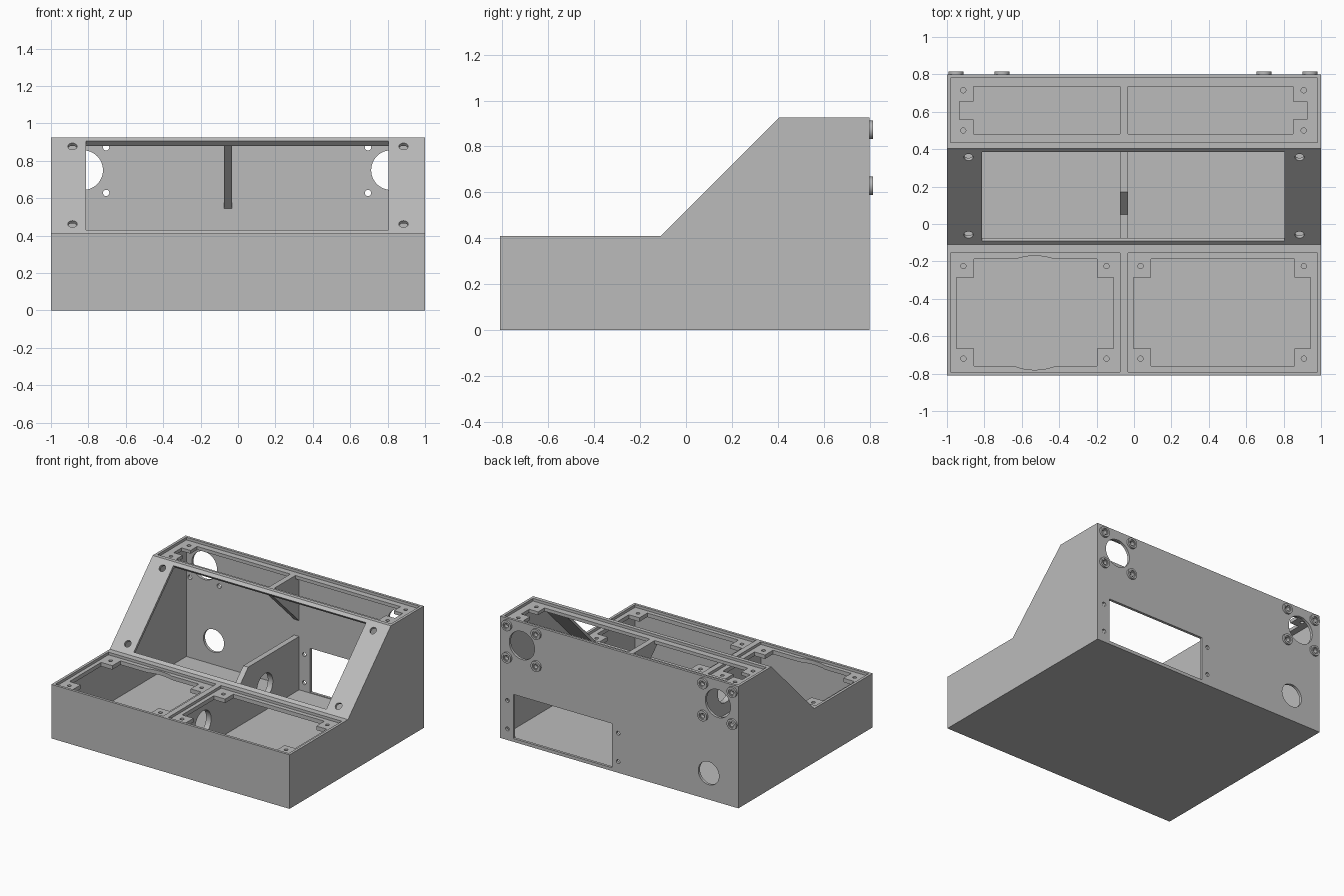
import bpy, bmesh, math
from mathutils import Matrix, Vector

if "Cube" in bpy.data.objects:
    bpy.data.objects.remove(bpy.data.objects["Cube"])

grey = bpy.data.materials.new("plain_grey")
grey.use_nodes = True
COLOUR = (0.5, 0.5, 0.5, 1)
grey.diffuse_color = COLOUR
grey.node_tree.nodes["Principled BSDF"].inputs["Base Color"].default_value = COLOUR


def make(name, bm):
    bmesh.ops.recalc_face_normals(bm, faces=bm.faces)
    mesh = bpy.data.meshes.new(name)
    bm.to_mesh(mesh)
    bm.free()
    mesh.materials.append(grey)
    ob = bpy.data.objects.new(name, mesh)
    bpy.context.collection.objects.link(ob)
    return ob


def prism(name, profile, x0, x1):
    """Side profile (y, z) extruded along x."""
    bm = bmesh.new()
    face = bm.faces.new([bm.verts.new((x0, y, z)) for y, z in profile])
    new = bmesh.ops.extrude_face_region(bm, geom=[face])["geom"]
    bmesh.ops.translate(bm, vec=(x1 - x0, 0, 0),
                        verts=[v for v in new if isinstance(v, bmesh.types.BMVert)])
    return make(name, bm)


def box(x0, x1, y0, y1, z0, z1):
    return prism("cutter", [(y0, z0), (y1, z0), (y1, z1), (y0, z1)], x0, x1)


def rod(centre, radius, length, direction, name="cutter", sides=32):
    bm = bmesh.new()
    turn = Vector((0, 0, 1)).rotation_difference(Vector(direction)).to_matrix().to_4x4()
    bmesh.ops.create_cone(bm, cap_ends=True, segments=sides, radius1=radius,
                          radius2=radius, depth=length,
                          matrix=Matrix.Translation(centre) @ turn)
    return make(name, bm)


def combine(target, tool, operation="DIFFERENCE"):
    mod = target.modifiers.new("cut", "BOOLEAN")
    mod.operation, mod.object, mod.solver = operation, tool, "EXACT"
    bpy.context.view_layer.objects.active = target
    bpy.ops.object.modifier_apply(modifier=mod.name)
    bpy.data.objects.remove(tool)


X, Y, Z, SLOPE = (1, 0, 0), (0, 1, 0), (0, 0, 1), (0, -1, 1)
LOW, HIGH, BACK = 0.41, 0.925, 0.8
BAR0, BAR1 = -0.075, -0.033          # centre bar between the panels

# Hollow sloped case
case = prism("case", [(-.81, 0), (BACK, 0), (BACK, HIGH), (.405, HIGH),
                      (-.11, LOW), (-.81, LOW)], -1, 1)
combine(case, prism("cutter", [(-.79, .02), (.78, .02), (.78, .88), (.388, .88),
                               (-.132, .36), (-.79, .36)], -.98, .98))

# Round bosses around the two large rear holes
port_x, port_z = (-.828, .818), .75
boss_spots = [(px + dx, port_z + dz) for px in port_x
              for dx in (-.123, .123) for dz in (-.122, .122)]
for x, z in boss_spots:
    combine(case, rod((x, .8, z), .04, .03, Y), "UNION")
for x, z in boss_spots:
    combine(case, rod((x, .8, z), .017, .1, Y, sides=20))
    combine(case, rod((x, .815, z), .025, .014, Y, sides=20))

# Rear wall openings
for x in port_x:
    combine(case, rod((x, .8, port_z), .106, .1, Y, sides=48))
combine(case, rod((-.75, .8, .2), .087, .1, Y, sides=48))
combine(case, box(.06, .89, .7, .9, .025, .36))
for x in (.01, .94):
    for z in (.085, .3):
        combine(case, rod((x, .8, z), .015, .1, Y, sides=20))

# Sloped window and its corner holes
window = box(-.812, .805, -.336, .336, -.1, .1)
window.data.transform(Matrix.Translation((0, .1475, .6675))
                      @ Matrix.Rotation(math.radians(45), 4, "X"))
combine(case, window)
for x in (-.885, .885):
    for y in (-.058, .357):
        combine(case, rod((x, y, y + .52), .025, .07, SLOPE, sides=24))

# Front top: two recessed panel seats with stepped openings and screw holes
for x0, x1 in ((-.98, BAR0), (BAR1, .98)):
    combine(case, box(x0, x1, -.79, -.155, LOW - .02, LOW + .1))
    combine(case, box(x0 + .03, x1 - .035, -.665, -.285, .3, .5))
    combine(case, box(x0 + .125, x1 - .123, -.76, -.188, .3, .5))
    for x in (x0 + .068, x1 - .072):
        for y in (-.72, -.225):
            combine(case, rod((x, y, LOW), .014, .2, Z, sides=20))
combine(case, rod((-.53, -.475, LOW), .305, .2, Z, sides=64))

# Rear top: one wide recess, two notched openings, corner screw holes
combine(case, box(-.98, .98, .435, .78, HIGH - .02, HIGH + .1))
for x0, x1, n0, n1 in ((-.857, BAR0, -.932, -.5), (BAR1, .85, .5, .925)):
    combine(case, box(x0, x1, .482, .735, .8, 1))
    combine(case, box(n0, n1, .56, .655, .8, 1))
for x in (-.913, .907):
    for y in (.5, .715):
        combine(case, rod((x, y, HIGH), .014, .2, Z, sides=20))

# Inner dividing wall with two cable holes and a dip
divider = prism("divider", [(-.795, .015), (.785, .015), (.785, .425), (.17, .425),
                            (.05, .305), (-.1, .305), (-.1, .365), (-.795, .365)],
                BAR0, BAR1)
for y in (-.37, .37):
    combine(divider, rod((-.05, y, .205), .095, .2, X, sides=48))

# Triangular gusset under the rear top bar
prism("rear_gusset", [(.43, .885), (.785, .885), (.785, .54)], BAR0, BAR1)

# Smooth the round holes, keep the edges crisp
for ob in (case, divider):
    bpy.ops.object.select_all(action="DESELECT")
    ob.select_set(True)
    bpy.context.view_layer.objects.active = ob
    bpy.ops.object.shade_smooth_by_angle(angle=math.radians(25))
